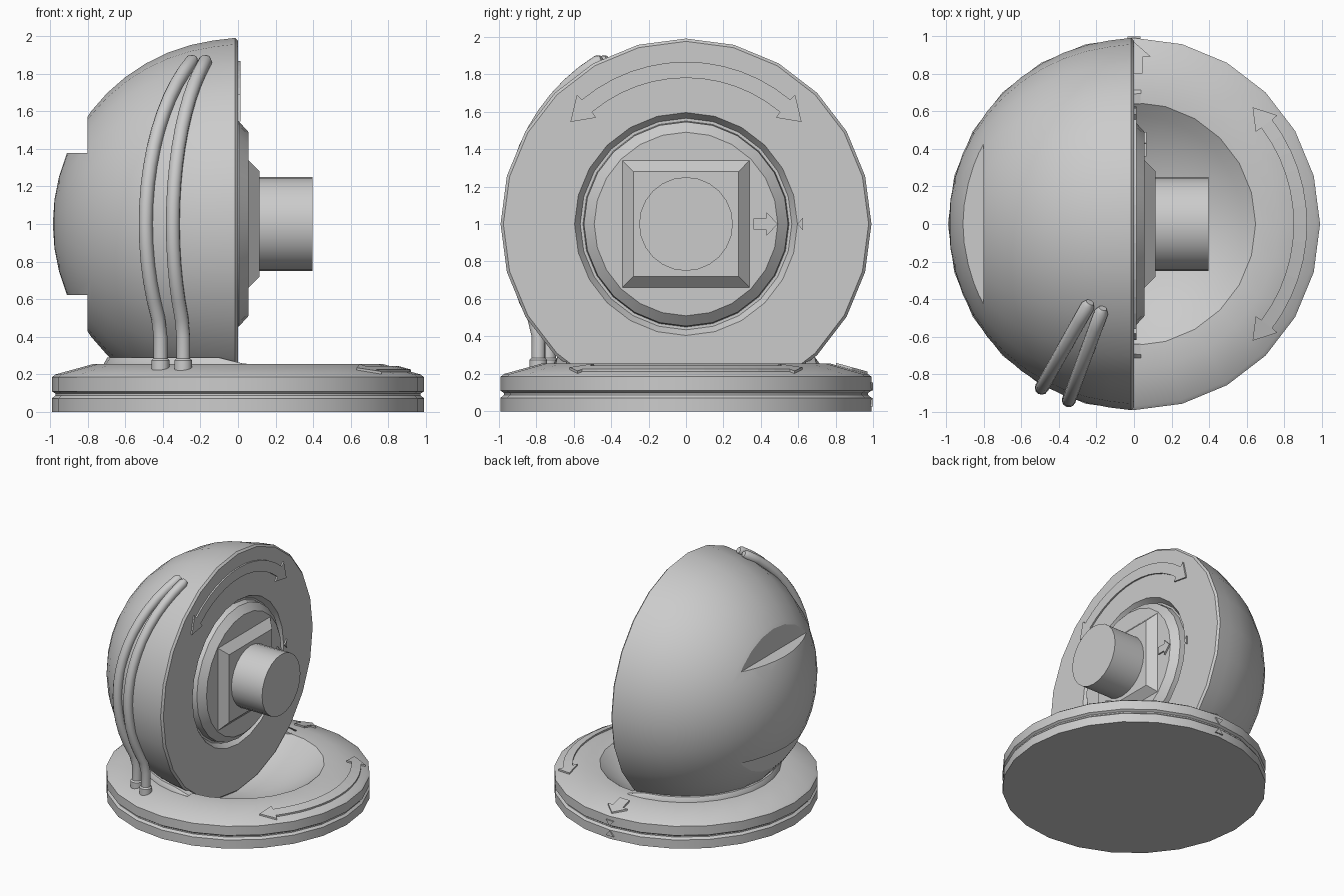
import bpy, bmesh
from math import sin, cos, pi, radians, sqrt
from mathutils import Vector

if "Cube" in bpy.data.objects:
    bpy.data.objects.remove(bpy.data.objects["Cube"], do_unlink=True)

grey = bpy.data.materials.new("plain grey")
grey.use_nodes = True
COLOUR = (0.6, 0.6, 0.6, 1)
grey.diffuse_color = COLOUR
grey.node_tree.nodes["Principled BSDF"].inputs["Base Color"].default_value = COLOUR
SIDES = 24


def finish(name, bm):
    bmesh.ops.remove_doubles(bm, verts=bm.verts, dist=1e-5)
    bmesh.ops.recalc_face_normals(bm, faces=bm.faces)
    mesh = bpy.data.meshes.new(name)
    bm.to_mesh(mesh)
    bm.free()
    mesh.materials.append(grey)
    obj = bpy.data.objects.new(name, mesh)
    bpy.context.collection.objects.link(obj)
    return obj


def activate(obj):
    bpy.ops.object.select_all(action='DESELECT')
    obj.select_set(True)
    bpy.context.view_layer.objects.active = obj


def smooth(obj, angle=30):
    activate(obj)
    bpy.ops.object.shade_smooth_by_angle(angle=radians(angle))


def loft(name, rings, closed=True):
    """Skin a list of equal-length point rings and cap open ends."""
    bm = bmesh.new()
    rows = [[bm.verts.new(p) for p in ring] for ring in rings]
    n = len(rows[0])
    for a, b in zip(rows, rows[1:]):
        for i in range(n):
            j = (i + 1) % n
            bm.faces.new((a[i], a[j], b[j], b[i]))
    if closed:
        bm.faces.new(rows[0])
        bm.faces.new(rows[-1])
    bmesh.ops.dissolve_degenerate(bm, dist=1e-6, edges=bm.edges)
    return finish(name, bm)


def revolve(name, profile, place):
    """Turn (radius, height) pairs around an axis chosen by place."""
    turns = [2 * pi * i / SIDES for i in range(SIDES)]
    return loft(name, [[place(r * cos(t), r * sin(t), h) for t in turns]
                       for r, h in profile])


def plate(name, rows, place, low=-0.01, high=0.012):
    """Raised strip from (position, centre, half width) rows."""
    rings = [[place(t, c - w, low), place(t, c + w, low),
              place(t, c + w, high), place(t, c - w, high)] for t, c, w in rows]
    return loft(name, rings)


def upright(x, y, z):
    return (x, y, z)


def sideways(x, y, h):
    return (h, y, 1 + x)


def cone_height(r):
    return 0.255 - max(0, r - 0.77) * 0.275


TINY = 0.0005

# Base with rim groove, sloped top and round socket
bowl = [(sin(a) * 0.99, 1.003 - cos(a) * 0.99)
        for a in (radians(40.8 * (8 - i) / 8) for i in range(8))]
base = revolve("base", [(TINY, 0), (0.99, 0), (0.99, 0.072), (0.972, 0.088), (0.972, 0.098),
                        (0.99, 0.11), (0.99, 0.185), (0.97, 0.2), (0.77, 0.255)]
               + bowl + [(TINY, 0.013)], upright)
smooth(base)

# Half ball with grooved flat face and raised centre disc
R = 0.985
dome = [(max(TINY, sin(a) * R), -cos(a) * R) for a in (radians(90 * i / 12) for i in range(12))]
ball = revolve("half_ball", dome + [(0.99, -0.015), (0.975, 0), (0.595, 0), (0.565, -0.045),
                                    (0.55, -0.045), (0.545, 0.005), (0.49, 0.055),
                                    (TINY, 0.055)], sideways)
for side in (1, -1):
    bpy.ops.mesh.primitive_cube_add(size=1, location=(-1.3, 0, 1 + side * 0.877))
    cutter = bpy.context.object
    cutter.name = "notch_cutter"
    cutter.scale = (1, 3, 1)
    cutter.hide_render = True
    activate(ball)
    mod = ball.modifiers.new("notch", 'BOOLEAN')
    mod.operation = 'DIFFERENCE'
    mod.solver = 'EXACT'
    mod.object = cutter
    bpy.ops.object.modifier_apply(modifier=mod.name)
    bpy.data.objects.remove(cutter, do_unlink=True)
smooth(ball)

# Square boss and round shaft on the flat face
loft("square_boss", [[(x, s, 1 + t) for s, t in ((-w, -w), (w, -w), (w, w), (-w, w))]
                     for x, w in ((0.04, 0.34), (0.055, 0.34), (0.115, 0.28))])
smooth(revolve("shaft", [(0.25, 0.1), (0.25, 0.395)], sideways))

# Collar joining the ball to the base on the domed side
rings = []
for i in range(17):
    t = radians(87 + 186 * i / 16)
    lift = 0 if i in (0, 16) else 0.035
    rings.append([(r * cos(t), r * sin(t), z) for r, z in
                  ((0.64, 0.24), (0.715, 0.24), (0.715, 0.255),
                   (0.695, 0.255 + lift), (0.64, 0.255 + lift))])
smooth(loft("collar", rings))

# Two hoses that follow the ball down to the base
for name, turn in (("outer_hose", 29.4), ("inner_hose", 20.3)):
    out = Vector((-sin(radians(turn)), -cos(radians(turn)), 0))
    side = out.cross(Vector((0, 0, 1)))
    path = [(cos(radians(e)), 1 + sin(radians(e)), radians(e + 90)) for e in range(60, -33, -6)]
    path += [(0.84, 0.4, pi / 2), (0.84, 0.23, pi / 2)]
    rings = []
    for k, (r, z, a) in enumerate([path[0]] + path):
        width = 0.022 if k == 0 else 0.037
        if k == 0:
            r, z = r - 0.022, z + 0.014
        across = out * sin(a) - Vector((0, 0, 1)) * cos(a)
        centre = out * r + Vector((0, 0, z))
        rings.append([centre + (across * cos(q) + side * sin(q)) * width
                      for q in (2 * pi * i / 12 for i in range(12))])
    smooth(loft(name, rings), 40)
    foot = out * 0.84
    smooth(revolve(name + "_ferrule", [(0.047, 0.22), (0.047, 0.275), (0.037, 0.285)],
                   lambda x, y, h, f=foot: (f.x + x, f.y + y, h)), 40)


def double_arrow(tip, neck, centre, shaft, head):
    """Rows for a curved arrow with a head at each end."""
    half = [(tip, centre, TINY), (neck + 0.003, centre, head), (neck, centre, shaft)]
    middle = [(neck * (5 - i) / 6, centre, shaft) for i in range(0, 11)]
    return half + middle + [(-t, c, w) for t, c, w in reversed(half)]


# Curved arrows on the flat face and on the base
plate("face_turn_arrow", double_arrow(radians(48.5), radians(40), 0.823, 0.043, 0.08),
      lambda t, r, h: (h, r * sin(t), 1 + r * cos(t)))
plate("base_turn_arrow", double_arrow(radians(44.5), radians(37), 0.885, 0.036, 0.072),
      lambda t, r, h: (r * cos(t), r * sin(t), cone_height(r) + h))

# Straight arrows and pointer triangles
plate("disc_arrow", [(0.36, 0, 0.03), (0.428, 0, 0.03), (0.43, 0, 0.062), (0.49, 0, TINY)],
      lambda t, c, h: (0.055 + h, t, 1 + c))
plate("face_pointer", [(0.595, 0, TINY), (0.625, 0, 0.035)],
      lambda t, c, h: (h, t, 1 + c))
plate("base_arrow", [(0.8, 0, 0.045), (0.888, 0, 0.045), (0.89, 0, 0.09), (0.968, 0, TINY)],
      lambda t, c, h: (c, t, cone_height(t) + h))
for name, tip, end in (("upper_pointer", 0.112, 0.155), ("lower_pointer", 0.07, 0.027)):
    plate(name, [(tip, 0, TINY), (end, 0, 0.035)], lambda t, c, h: (c, 0.99 + h, t), high=0.008)
